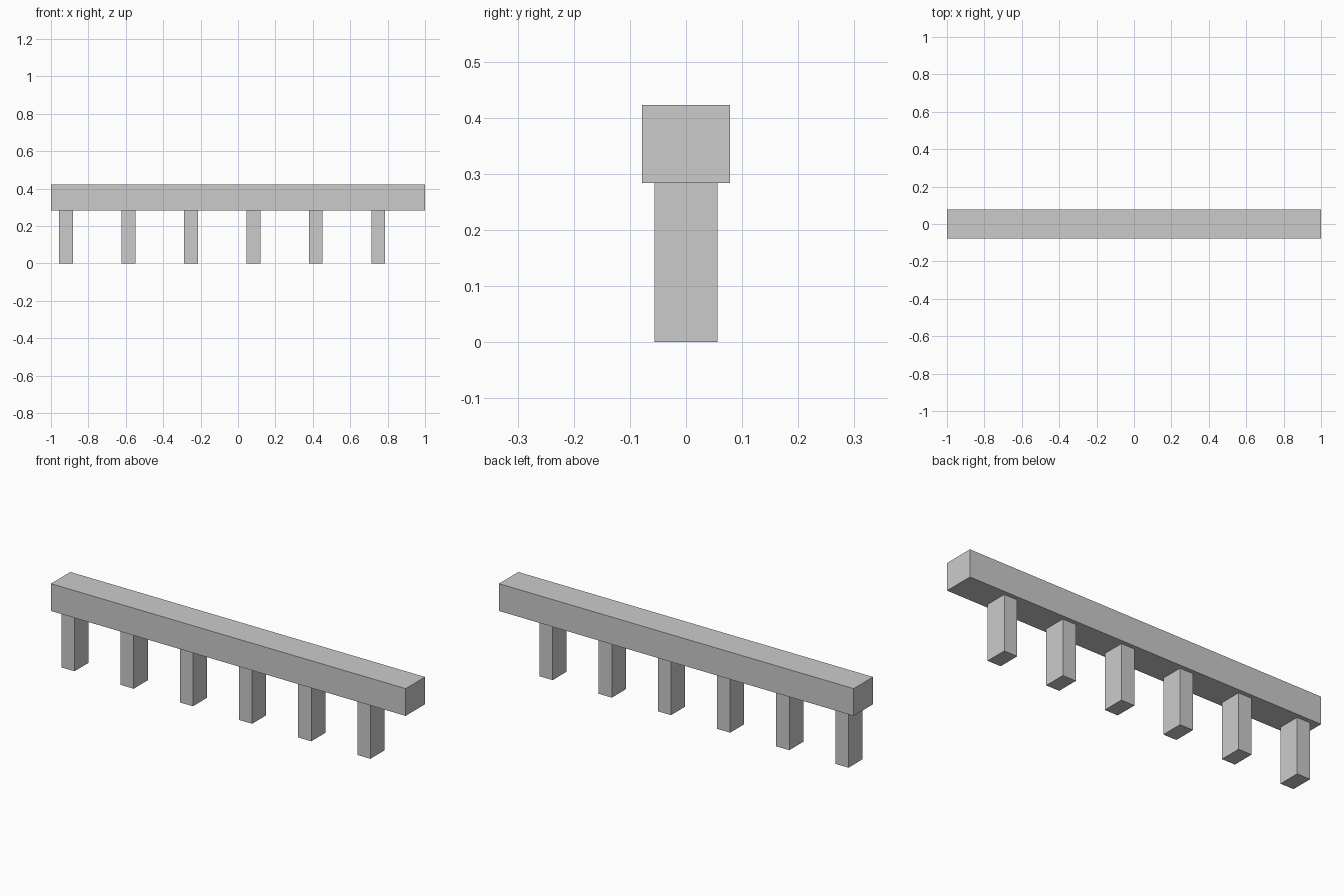
import bpy

if "Cube" in bpy.data.objects:
    bpy.data.objects.remove(bpy.data.objects["Cube"])

BEAM_BOTTOM, BEAM_TOP = 0.284, 0.423
POST_COUNT, FIRST_X, SPACING = 6, -0.919, 0.3337


def box(name, center, size):
    bpy.ops.mesh.primitive_cube_add(size=1, location=center)
    obj = bpy.context.object
    obj.name = name
    obj.scale = size
    bpy.ops.object.transform_apply(location=False, rotation=False, scale=True)
    return obj


# Long top beam
box("top_beam", (0, 0, (BEAM_BOTTOM + BEAM_TOP) / 2),
    (2, 0.156, BEAM_TOP - BEAM_BOTTOM))

# Evenly spaced posts, offset toward the left end
for i in range(POST_COUNT):
    box(f"post_{i + 1}", (FIRST_X + i * SPACING, 0, BEAM_BOTTOM / 2),
        (0.074, 0.113, BEAM_BOTTOM))
